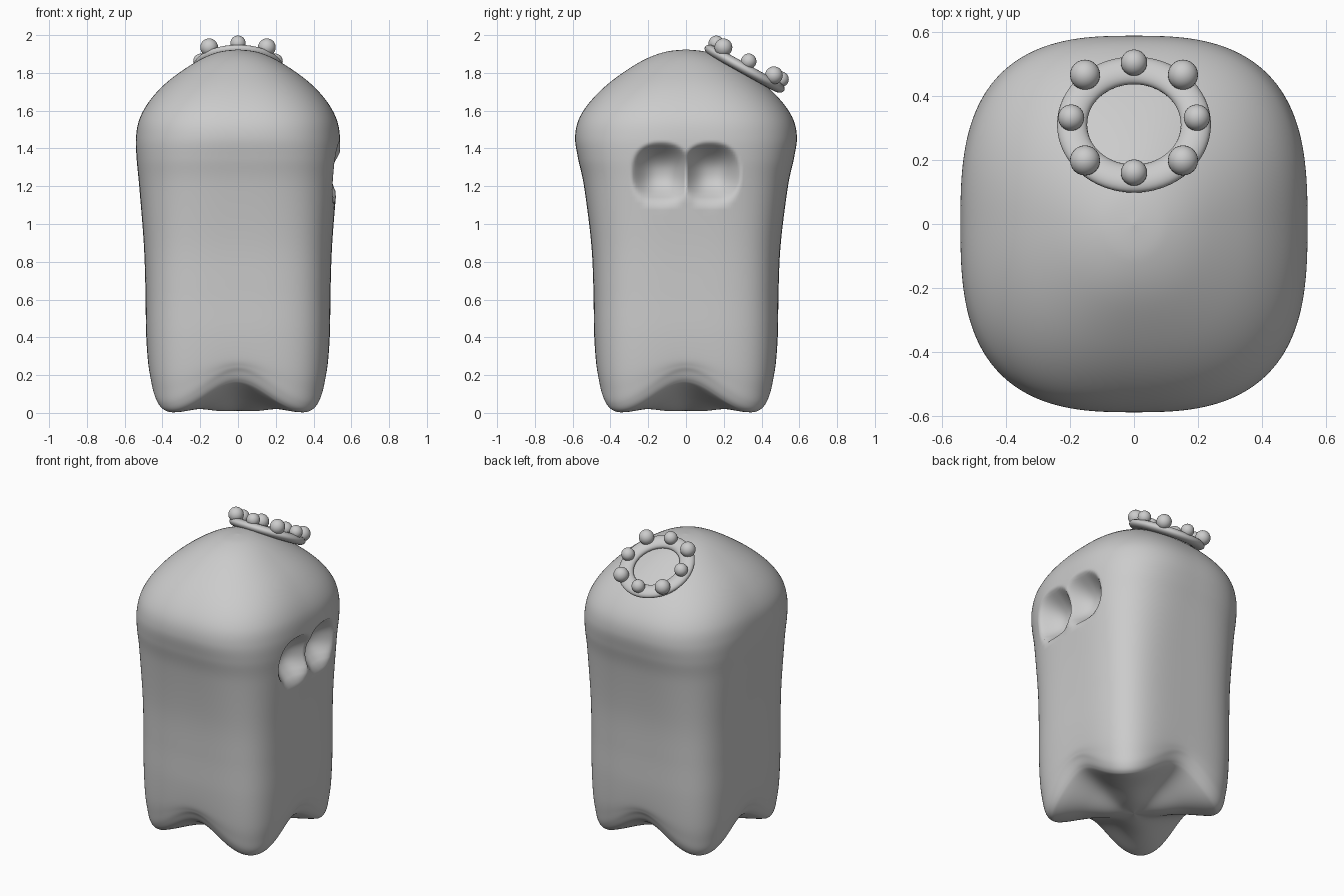
import bpy, bmesh, math
from mathutils import Matrix, Vector

if "Cube" in bpy.data.objects:
    bpy.data.objects.remove(bpy.data.objects["Cube"])

# Body profile from underside centre to crown of the head:
# (z, half width x, half depth y, squareness, hem lift weight)
PROFILE = [
    (0.010, 0.000, 0.000, 2.6, 0.00),
    (0.010, 0.120, 0.120, 2.8, 0.08),
    (0.020, 0.260, 0.260, 3.2, 0.38),
    (0.004, 0.390, 0.390, 3.7, 0.82),
    (0.010, 0.430, 0.430, 3.9, 0.97),
    (0.050, 0.453, 0.453, 4.0, 1.00),
    (0.120, 0.466, 0.466, 4.0, 0.75),
    (0.230, 0.478, 0.478, 4.0, 0.40),
    (0.420, 0.487, 0.487, 3.9, 0.08),
    (0.650, 0.490, 0.490, 3.8, 0.00),
    (0.900, 0.499, 0.502, 3.6, 0.00),
    (1.200, 0.523, 0.540, 3.2, 0.00),
    (1.350, 0.537, 0.572, 3.0, 0.00),
    (1.460, 0.540, 0.587, 2.8, 0.00),
    (1.560, 0.520, 0.565, 2.7, 0.00),
    (1.660, 0.462, 0.497, 2.6, 0.00),
    (1.760, 0.365, 0.390, 2.4, 0.00),
    (1.860, 0.220, 0.240, 2.2, 0.00),
    (1.910, 0.105, 0.115, 2.0, 0.00),
    (1.924, 0.000, 0.000, 2.0, 0.00),
]
AZ, STEPS = 288, 9


def catmull(a, b, c, d, t):
    return [0.5 * (2 * q + (r - p) * t + (2 * p - 5 * q + 4 * r - s) * t * t
                   + (3 * q - p - 3 * r + s) * t ** 3)
            for p, q, r, s in zip(a, b, c, d)]


def smooth_profile(pts):
    n, out = len(pts), []
    for i in range(n - 1):
        quad = [pts[min(max(i + k, 0), n - 1)] for k in (-1, 0, 1, 2)]
        out += [catmull(*quad, s / STEPS) for s in range(STEPS)]
    return out + [list(pts[-1])]


def eye_depth(y, z):
    d2 = (abs((abs(y) - 0.132) / 0.16) ** 2.4 + abs((z - 1.27) / 0.165) ** 2.4)
    return 0.13 * (1 - d2) ** 1.4 if d2 < 1 else 0.0


def body_point(row, ang):
    z, rx, ry, p, lift = row
    c, s = math.cos(ang), math.sin(ang)
    rx, ry = max(rx, 1e-7), max(ry, 1e-7)
    r = (abs(c / rx) ** p + abs(s / ry) ** p) ** (-1 / p)
    x, y = r * c, r * s
    z += 0.17 * lift * (1 - math.sin(2 * ang) ** 2)
    if x > 0.2:
        x -= eye_depth(y, z)
    return x, y, max(z, 0)


def finish(bm, name):
    bmesh.ops.recalc_face_normals(bm, faces=bm.faces)
    for f in bm.faces:
        f.smooth = True
    me = bpy.data.meshes.new(name)
    bm.to_mesh(me)
    bm.free()
    ob = bpy.data.objects.new(name, me)
    bpy.context.collection.objects.link(ob)
    return ob


# Draped body with scalloped hem and eye hollows
bm = bmesh.new()
rings = [[bm.verts.new(body_point(row, 2 * math.pi * i / AZ)) for i in range(AZ)]
         for row in smooth_profile(PROFILE)]
for lo, hi in zip(rings, rings[1:]):
    for i in range(AZ):
        j = (i + 1) % AZ
        bm.faces.new((lo[i], lo[j], hi[j], hi[i]))
bmesh.ops.remove_doubles(bm, verts=rings[0] + rings[-1], dist=1e-5)
finish(bm, "body")

# Tilted headband: flattened ring
tilt = Matrix.Translation((0, 0.31, 1.822)) @ Matrix.Rotation(math.radians(-29), 4, 'X')
bpy.ops.mesh.primitive_torus_add(major_radius=0.193, minor_radius=0.047,
                                 major_segments=64, minor_segments=20)
band = bpy.context.object
band.name = "headband"
band.matrix_world = tilt @ Matrix.Diagonal((1, 1, 0.6, 1))
bpy.ops.object.shade_smooth()

# Eight beads on the band, larger on the diagonals
bm = bmesh.new()
for k in range(8):
    a = k * math.pi / 4
    rad, size = (0.216, 0.047) if k % 2 else (0.196, 0.041)
    pos = tilt @ Vector((rad * math.cos(a), rad * math.sin(a), 0.045))
    bmesh.ops.create_uvsphere(bm, u_segments=24, v_segments=14, radius=size,
                              matrix=Matrix.Translation(pos))
finish(bm, "headband_beads")
